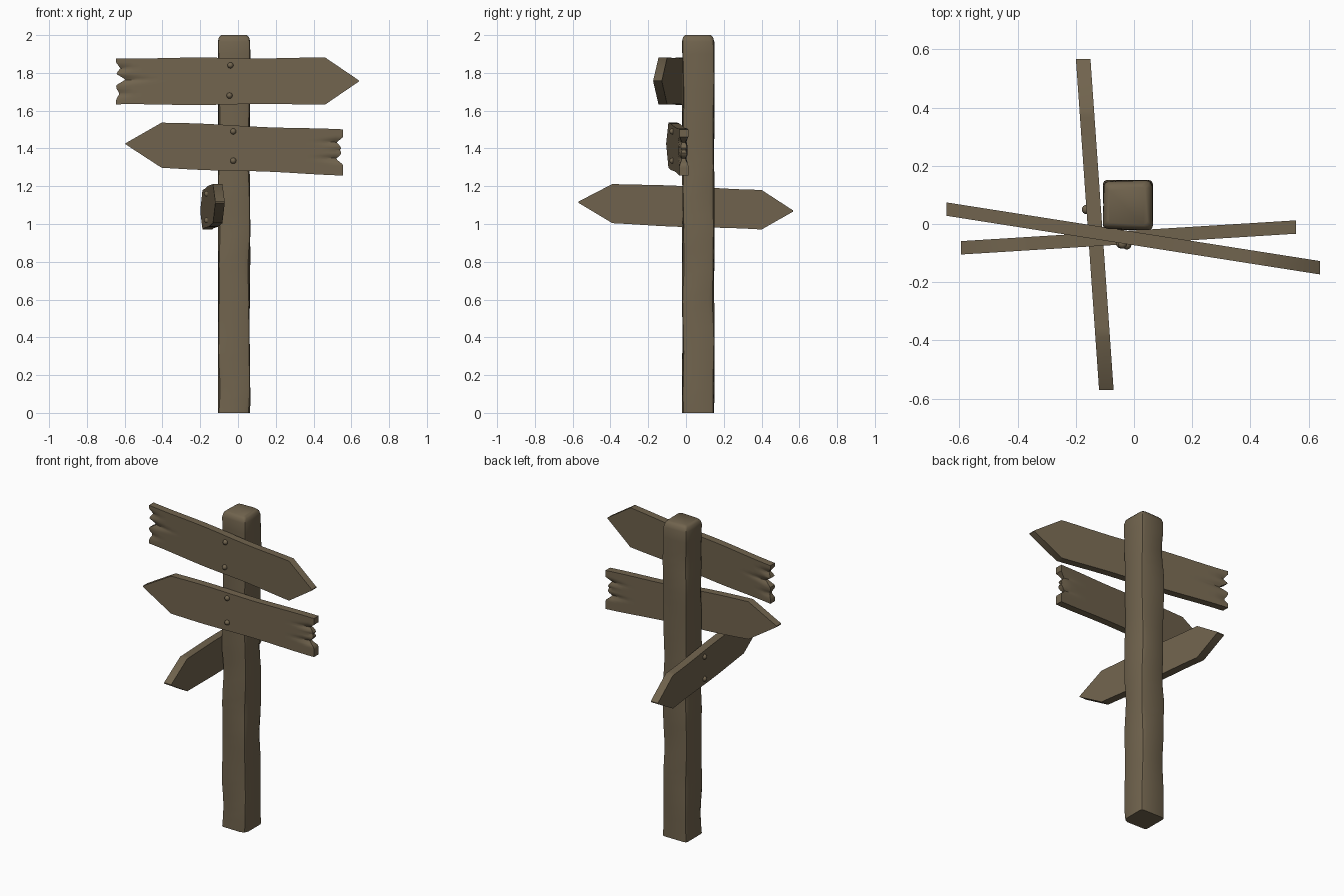
import bpy, bmesh, math
from mathutils import Vector

if "Cube" in bpy.data.objects:
    bpy.data.objects.remove(bpy.data.objects["Cube"])

wood = bpy.data.materials.new("weathered brown wood")
wood.diffuse_color = (0.165, 0.127, 0.076, 1)
wood.use_nodes = True
wood.node_tree.nodes["Principled BSDF"].inputs["Base Color"].default_value = wood.diffuse_color


def finish(bm, name, bevel=0.0, angle=35):
    bmesh.ops.recalc_face_normals(bm, faces=bm.faces)
    me = bpy.data.meshes.new(name)
    bm.to_mesh(me)
    bm.free()
    me.materials.append(wood)
    ob = bpy.data.objects.new(name, me)
    bpy.context.collection.objects.link(ob)
    if bevel:
        m = ob.modifiers.new("soft edges", 'BEVEL')
        m.width, m.segments, m.limit_method, m.angle_limit = bevel, 2, 'ANGLE', math.radians(50)
    bpy.ops.object.select_all(action='DESELECT')
    ob.select_set(True)
    bpy.context.view_layer.objects.active = ob
    bpy.ops.object.shade_smooth_by_angle(angle=math.radians(angle))
    return ob


# Post: stacked square rings whose corners are whittled unevenly
def post():
    bm = bmesh.new()
    cx, cy = -0.021, 0.065
    rings = []
    levels = [(i * 1.965 / 30, 0.084) for i in range(31)] + [(1.988, 0.078), (2.0, 0.066)]
    for z, h in levels:
        ring = []
        for k, (sx, sy) in enumerate([(-1, -1), (1, -1), (1, 1), (-1, 1)]):
            whittle = math.sin(z * 8.5 + k * 1.9) * 0.6 + math.sin(z * 14 + k * 2.7) * 0.4
            c = 0.014 + 0.026 * max(0.0, whittle) * (0.25 if z > 1.85 else 1)
            hx = h + 0.002 * math.sin(z * 7 + k)
            hy = h + 0.003 * math.sin(z * 9 + 2 * k)
            pts = [(hx, hy - c), (hx - 0.3 * c, hy - 0.3 * c), (hx - c, hy)]
            if sx * sy < 0:
                pts.reverse()
            ring += [bm.verts.new((cx + sx * a, cy + sy * b, z)) for a, b in pts]
        rings.append(ring)
    n = len(rings[0])
    for a, b in zip(rings, rings[1:]):
        for i in range(n):
            bm.faces.new((a[i], a[(i + 1) % n], b[(i + 1) % n], b[i]))
    bm.faces.new(rings[0])
    bm.faces.new(rings[-1])
    finish(bm, "post", angle=40)


# Plank: a grid in length u and height w with pointed or split ends
def plank(name, place, left, right, height, thick, left_tip, right_tip, splits=()):
    """left_tip / right_tip are arrow lengths, 0 gives a split end with notches (w, depth)."""
    bm = bmesh.new()
    rows = 24
    a, b = left + left_tip, right - right_tip
    us = [a + (b - a) * i / 24 for i in range(25)]
    us = ([left] if left_tip else []) + us + ([right] if right_tip else [])
    end, inward = (right, -1) if left_tip else (left, 1)
    front, back = [], []
    for u in us:
        half = height / 2
        if u < a - 1e-6 or u > b + 1e-6:
            half = 0.003
        wear = 0.0025 * math.sin(u * 9 + height * 40)
        f, k = [], []
        for j in range(rows + 1):
            w = -half + 2 * half * j / rows
            w += wear * (1 if j > rows / 2 else -1) * (half > 0.01)
            uu, t = u, thick / 2
            for ws, depth in splits:
                near = max(0.0, 1 - abs(u - end) / (depth * 4))
                dip = max(0.0, 1 - abs(w - ws) / (0.008 + 0.022 * near))
                t *= 1 - 0.65 * near * dip
                uu += inward * depth * dip * near ** 2
            f.append(bm.verts.new(place(uu, w, t)))
            k.append(bm.verts.new(place(uu, w, -t)))
        front.append(f)
        back.append(k)
    m = len(us) - 1
    for i in range(m):
        for g in (front, back):
            for j in range(rows):
                bm.faces.new((g[i][j], g[i + 1][j], g[i + 1][j + 1], g[i][j + 1]))
        for j in (0, rows):
            bm.faces.new((front[i][j], front[i + 1][j], back[i + 1][j], back[i][j]))
    for i in (0, m):
        for j in range(rows):
            bm.faces.new((front[i][j], front[i][j + 1], back[i][j + 1], back[i][j]))
    finish(bm, name)


# Nail: small domed head
def nail(name, loc, axis):
    bm = bmesh.new()
    bmesh.ops.create_uvsphere(bm, u_segments=12, v_segments=8, radius=0.016)
    q = Vector((0, 0, 1)).rotation_difference(Vector(axis))
    for v in bm.verts:
        v.co = q @ v.co + Vector(loc)
    finish(bm, name)


def facing_front(y0, sy, z0, sz):
    return lambda u, w, d: (u, y0 + sy * u - d, z0 + sz * u + w)


def facing_left(x0, sx, z0, sz):
    return lambda u, w, d: (x0 + sx * u - d, u, z0 + sz * u + w)


post()
top = facing_front(-0.05, -0.157, 1.756, 0.002)
middle = facing_front(-0.045, 0.062, 1.401, -0.04)
lower = facing_left(-0.135, -0.07, 1.092, -0.041)

plank("top_sign", top, -0.645, 0.64, 0.246, 0.046, 0, 0.18,
      [(0.01, 0.05), (0.07, 0.022), (-0.065, 0.018)])
plank("middle_sign", middle, -0.595, 0.557, 0.24, 0.046, 0.19, 0,
      [(0.052, 0.035), (0.01, 0.018), (-0.035, 0.04)])
plank("lower_sign", lower, -0.57, 0.567, 0.212, 0.05, 0.18, 0.167)

for i, (place, u, w) in enumerate([(top, -0.04, 0.084), (top, -0.045, -0.076),
                                   (middle, -0.025, 0.088), (middle, -0.025, -0.067),
                                   (lower, 0.05, 0.07), (lower, 0.05, -0.07)]):
    nail("nail_%d" % (i + 1), place(u, w, 0.025), (0, -1, 0) if i < 4 else (-1, 0, 0))
